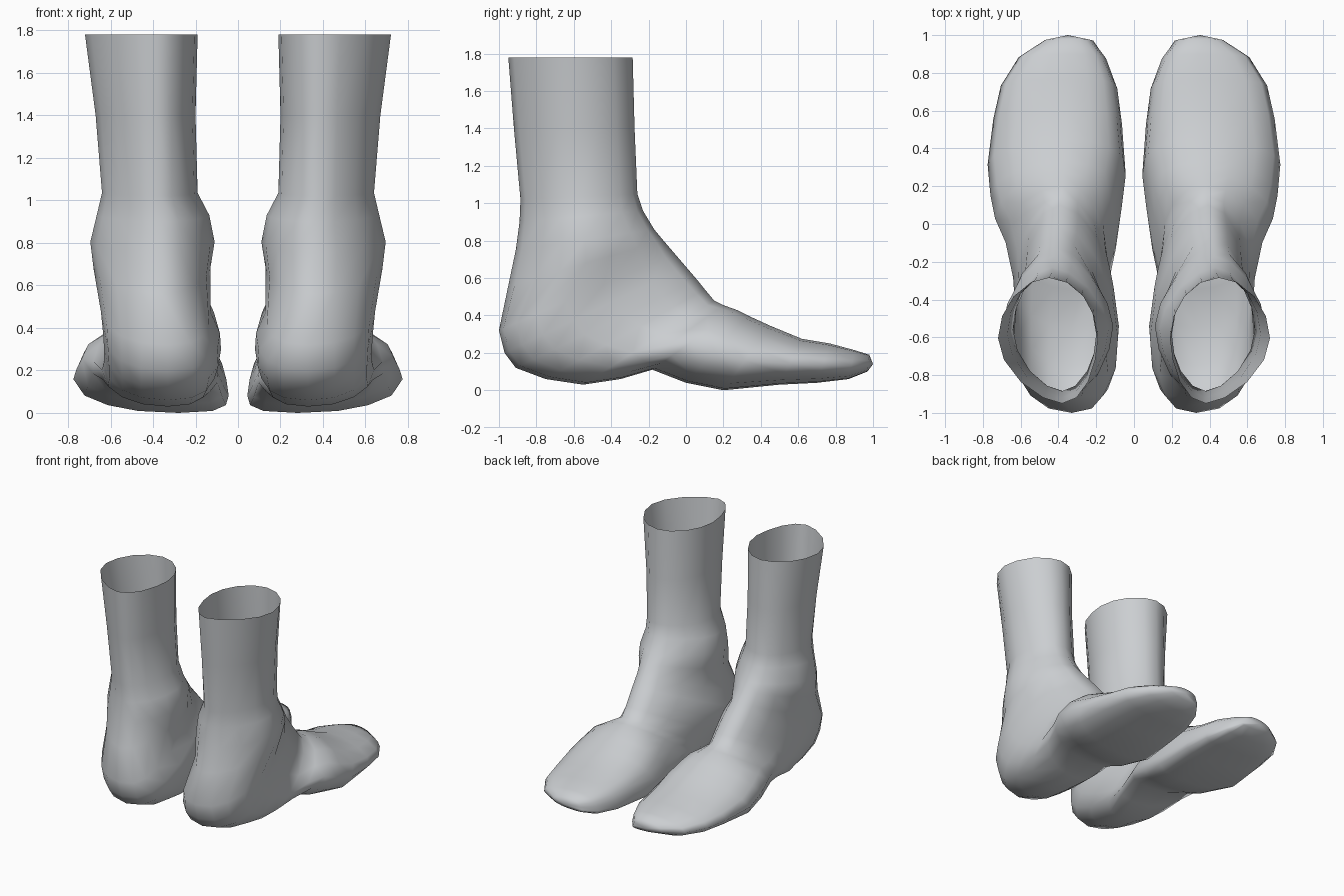
import bpy
import bmesh
from math import cos, sin, tau
from mathutils import Vector

default_cube = bpy.data.objects.get("Cube")
if default_cube:
    bpy.data.objects.remove(default_cube, do_unlink=True)

SEGMENTS = 16

# One plain skin colour
skin = bpy.data.materials.new("pale_grey_skin")
skin.use_nodes = True
skin_colour = (0.6, 0.62, 0.64, 1)
skin.diffuse_color = skin_colour
skin.node_tree.nodes["Principled BSDF"].inputs["Base Color"].default_value = skin_colour

# Cross-sections from the calf opening, fanning round the heel, to the toes:
# instep y, z | heel or sole y, z | inner x, outer x
LEG = [
    (-.285, 1.78, -.95, 1.78, .19, .72),
    (-.275, 1.4, -.92, 1.4, .2, .67),
    (-.26, 1.05, -.885, 1.02, .19, .64),
]
ANKLE = [
    (-.23, .96, -.89, .9, .135, .665),
    (-.17, .86, -.91, .75, .11, .695),
    (-.12, .8, -.95, .56, .13, .68),
]
HEEL = [
    (-.06, .73, -1, .32, .13, .645),
    (0, .66, -.97, .2, .085, .635),
    (.06, .59, -.91, .12, .08, .63),
    (.1, .54, -.75, .06, .1, .63),
    (.15, .48, -.55, .03, .13, .64),
]
FOOT = [
    (.2, .455, -.35, .06, .15, .68),
    (.27, .43, -.18, .11, .11, .735),
    (.33, .4, 0, .04, .08, .76),
    (.45, .345, .2, 0, .055, .775),
    (.62, .275, .5, .03, .075, .745),
    (.77, .25, .7, .04, .1, .705),
    (.9, .215, .87, .06, .16, .61),
    (.98, .19, .97, .1, .23, .47),
]
# Each zone: sections, where the widest point lies,
# roundness of the upper and lower halves, x of the lowest point
ZONES = [
    (LEG, .48, 1.05, 1.15, .38),
    (ANKLE, .5, 1.2, 1.15, .36),
    (HEEL, .62, 1.1, .85, .33),
    (FOOT, .54, 1, .75, .28),
]


def section_points(section, widest, upper_power, lower_power, low_x, along):
    """Egg-shaped loop between an instep point and a sole point."""
    top_y, top_z, low_y, low_z, inner, outer = section
    middle_x = (inner + outer) / 2
    top = Vector((.45 - .12 * along, top_y, top_z))
    low = Vector((low_x, low_y, low_z))
    middle = top.lerp(low, widest)
    points = []
    for step in range(SEGMENTS):
        angle = tau * step / SEGMENTS
        lift, side = cos(angle), sin(angle)
        power = lower_power if lift < 0 else upper_power
        end = low if lift < 0 else top
        reach = abs(lift) ** power
        spread = abs(side) ** power * (1 if side > 0 else -1)
        point = middle.lerp(end, reach)
        point.x = middle_x + (end.x - middle_x) * reach ** 2
        point.x += spread * (outer - inner) / 2
        points.append(point)
    return points


def build_foot(name, side):
    """Loft the sections into an open-topped foot on one side."""
    bm = bmesh.new()
    total = sum(len(zone[0]) for zone in ZONES)
    rings = []
    for sections, *shape in ZONES:
        for section in sections:
            along = len(rings) / total
            points = section_points(section, *shape, along)
            rings.append([bm.verts.new((p.x * side, p.y, p.z)) for p in points])
    for upper, lower in zip(rings, rings[1:]):
        for i in range(SEGMENTS):
            j = (i + 1) % SEGMENTS
            bm.faces.new((upper[i], upper[j], lower[j], lower[i]))
    # Rounded toe tip
    tip = bm.verts.new((.35 * side, 1, .14))
    last = rings[-1]
    for i in range(SEGMENTS):
        bm.faces.new((last[i], last[(i + 1) % SEGMENTS], tip))
    bmesh.ops.recalc_face_normals(bm, faces=bm.faces)
    for face in bm.faces:
        face.smooth = True
    mesh = bpy.data.meshes.new(name)
    bm.to_mesh(mesh)
    bm.free()
    mesh.materials.append(skin)
    foot = bpy.data.objects.new(name, mesh)
    bpy.context.collection.objects.link(foot)


build_foot("left_foot", 1)
build_foot("right_foot", -1)
